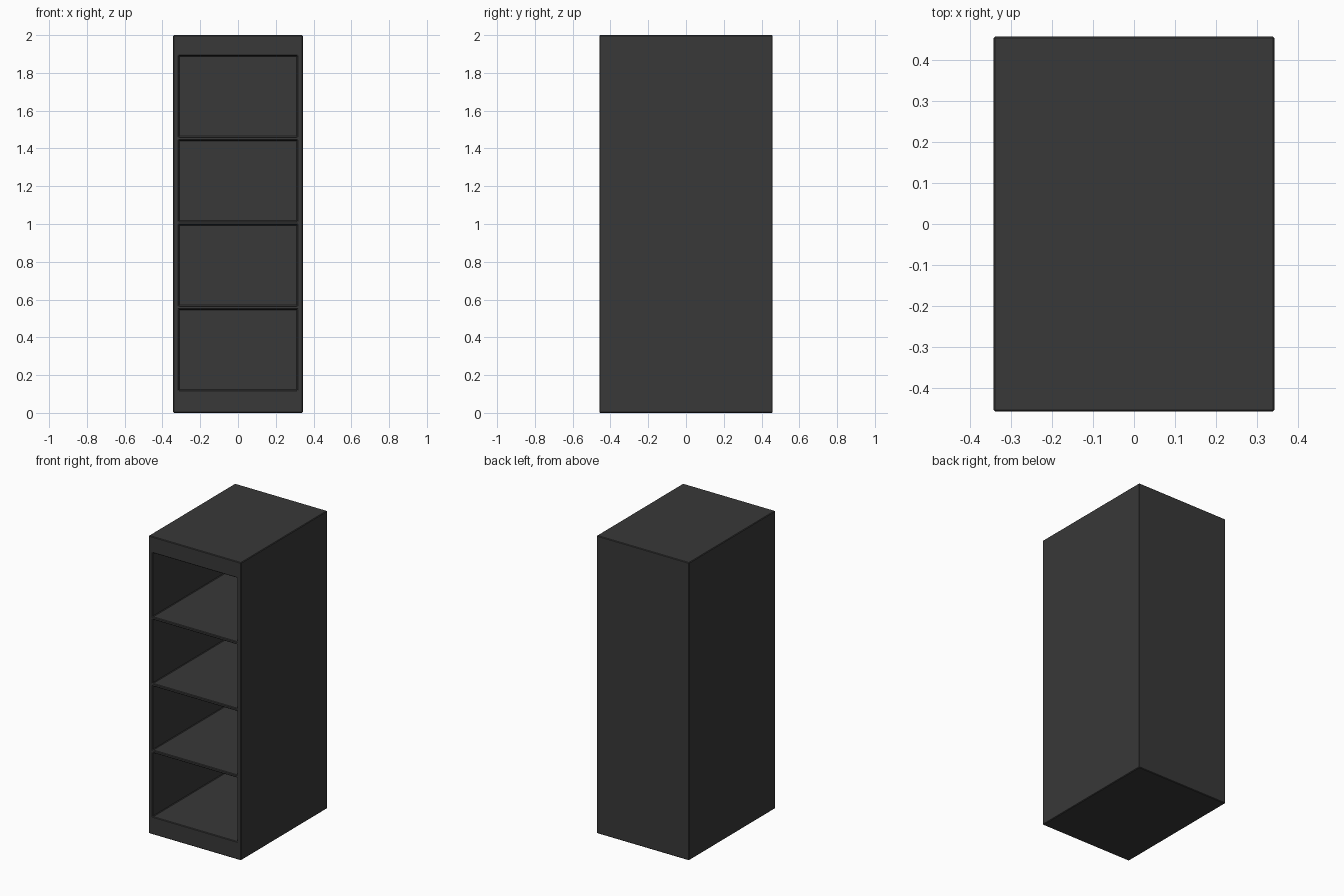
import bpy, bmesh

if "Cube" in bpy.data.objects:
    bpy.data.objects.remove(bpy.data.objects["Cube"])

W, D, H = 0.343, 0.458, 2.0      # half width, half depth, height
OPEN_W = 0.314                   # half width of the openings
BACK = 0.43                      # inner face of the back panel
BOTTOM, PITCH, OPEN_H, COUNT = 0.119, 0.4475, 0.429, 4

# Front face as a grid of strips: frame, openings, shelf edges
xs = [-W, -OPEN_W, OPEN_W, W]
zs = [0.0]
for i in range(COUNT):
    z = BOTTOM + i * PITCH
    zs += [z, z + OPEN_H]
zs.append(H)

bm = bmesh.new()
grid = [[bm.verts.new((x, -D, z)) for x in xs] for z in zs]
openings = []
for r in range(len(zs) - 1):
    for c in range(3):
        f = bm.faces.new((grid[r][c], grid[r][c + 1], grid[r + 1][c + 1], grid[r + 1][c]))
        if c == 1 and r % 2 == 1:
            openings.append(f)

# Outer shell: pull the rim to the back and close it
rim = [e for e in bm.edges if e.is_boundary]
ext = bmesh.ops.extrude_edge_only(bm, edges=rim)["geom"]
for v in [g for g in ext if isinstance(g, bmesh.types.BMVert)]:
    v.co.y = D
bmesh.ops.holes_fill(bm, edges=[e for e in bm.edges if e.is_boundary], sides=0)

# Compartments: push each opening inward
for f in bmesh.ops.extrude_discrete_faces(bm, faces=openings)["faces"]:
    for v in f.verts:
        v.co.y = BACK
bmesh.ops.recalc_face_normals(bm, faces=bm.faces)

mesh = bpy.data.meshes.new("shelf_cabinet")
bm.to_mesh(mesh)
bm.free()
cabinet = bpy.data.objects.new("shelf_cabinet", mesh)
bpy.context.collection.objects.link(cabinet)

# Fine chamfer on all corners
bevel = cabinet.modifiers.new("edge_chamfer", 'BEVEL')
bevel.width = 0.004
bevel.segments = 1
bevel.limit_method = 'ANGLE'

# Dark finish
mat = bpy.data.materials.new("dark_finish")
mat.diffuse_color = (0.04, 0.04, 0.04, 1)
mat.use_nodes = True
mat.node_tree.nodes["Principled BSDF"].inputs["Base Color"].default_value = mat.diffuse_color
mesh.materials.append(mat)
